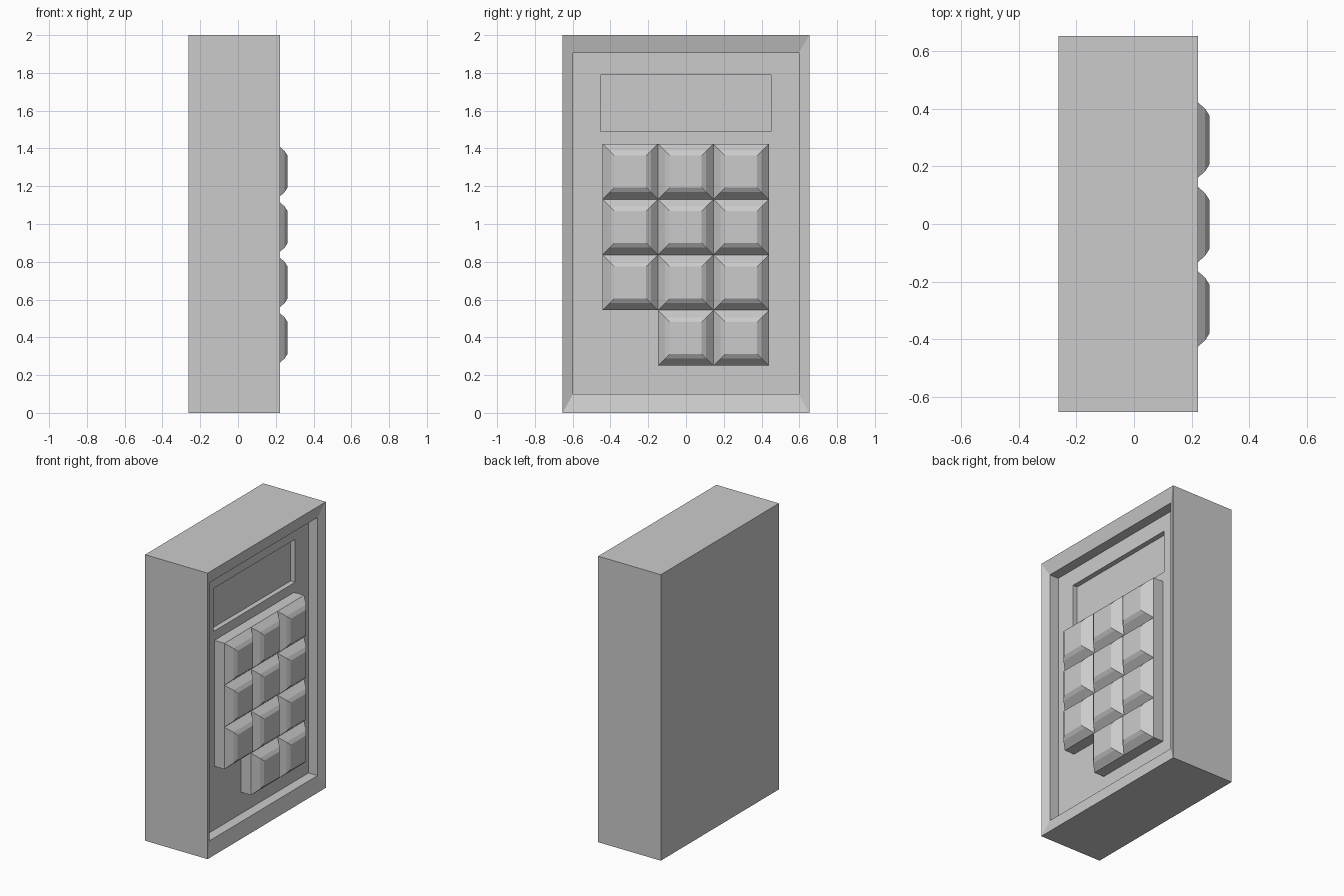
import bpy, bmesh

if "Cube" in bpy.data.objects:
    bpy.data.objects.remove(bpy.data.objects["Cube"])


def loft_rects(name, rings):
    """Join rectangles (x, y0, y1, z0, z1) in order and cap both ends."""
    bm = bmesh.new()
    loops = []
    for x, y0, y1, z0, z1 in rings:
        loops.append([bm.verts.new((x, y, z))
                      for y, z in ((y0, z0), (y1, z0), (y1, z1), (y0, z1))])
    for a, b in zip(loops, loops[1:]):
        for i in range(4):
            j = (i + 1) % 4
            bm.faces.new((a[i], a[j], b[j], b[i]))
    bm.faces.new(loops[0][::-1])
    bm.faces.new(loops[-1])
    bmesh.ops.recalc_face_normals(bm, faces=bm.faces)
    mesh = bpy.data.meshes.new(name)
    bm.to_mesh(mesh)
    bm.free()
    obj = bpy.data.objects.new(name, mesh)
    bpy.context.collection.objects.link(obj)
    return obj


PANEL_X = 0.127

# Housing: sloped rim, recessed panel, sunken display window
loft_rects("housing", [
    (-0.262, -0.653, 0.653, 0.0, 2.0),
    (0.222, -0.653, 0.653, 0.0, 2.0),
    (0.197, -0.598, 0.598, 0.10, 1.905),
    (PANEL_X, -0.598, 0.598, 0.10, 1.905),
    (PANEL_X, -0.453, 0.450, 1.49, 1.79),
    (0.092, -0.453, 0.450, 1.49, 1.79),
])

# Keys: rounded-over pads, with the lower left position left empty
PITCH = 0.2935
KEY_PROFILE = [(0, PANEL_X - 0.01), (0, 0.204), (0.016, 0.222),
               (0.038, 0.247), (0.062, 0.262)]
for row in range(4):
    for col in range(3):
        if row == 0 and col == 0:
            continue
        y = -0.442 + col * PITCH
        z = 0.25 + row * PITCH
        loft_rects(f"key_{row}_{col}",
                   [(x, y + i, y + PITCH - i, z + i, z + PITCH - i)
                    for i, x in KEY_PROFILE])
